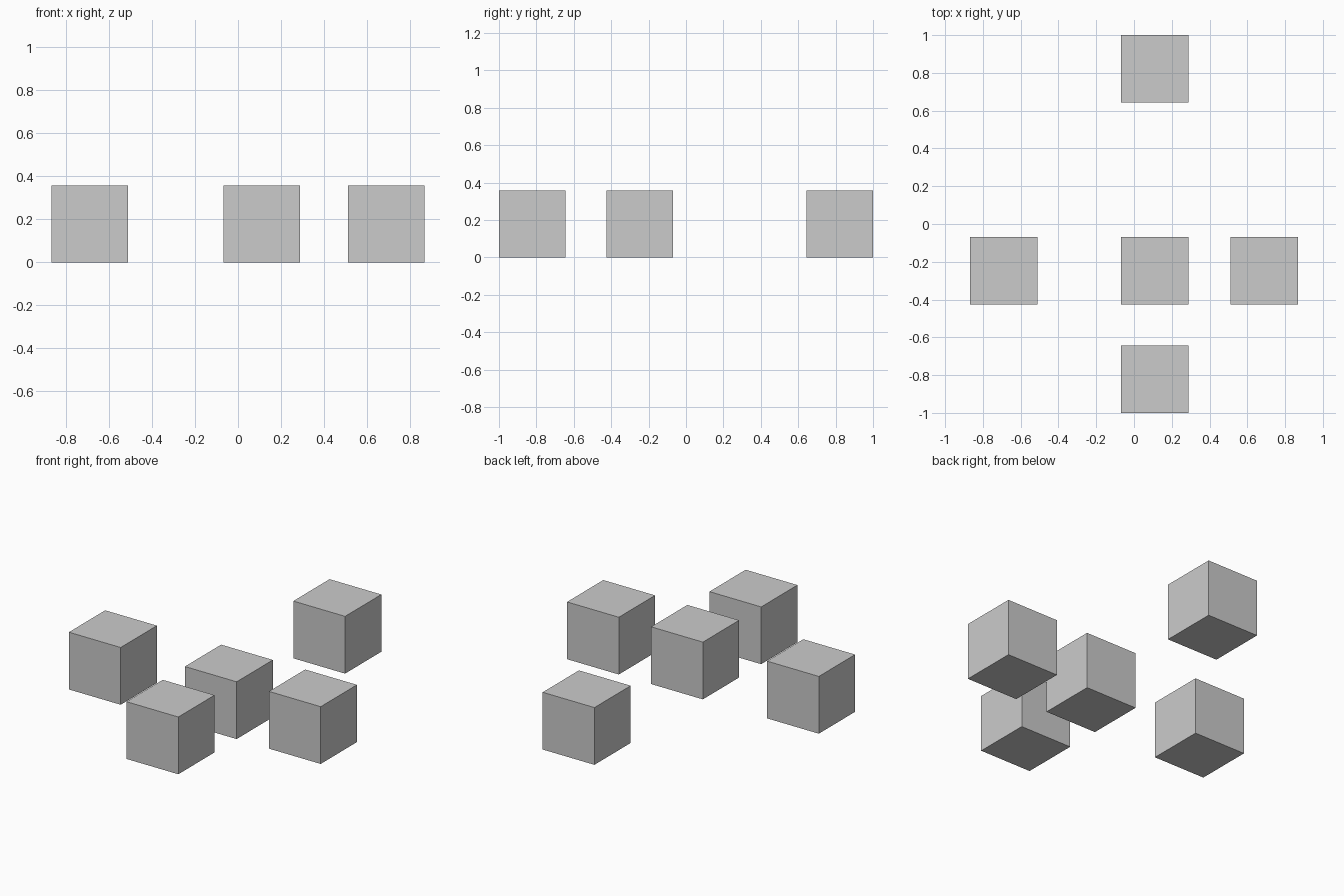
import bpy

if "Cube" in bpy.data.objects:
    bpy.data.objects.remove(bpy.data.objects["Cube"])

SIZE = 0.357
MID_X, MID_Y = 0.11, -0.247

# Five identical cubes laid out as an uneven cross: name -> centre (x, y)
cubes = {
    "centre_cube": (MID_X, MID_Y),
    "left_cube": (-0.69, MID_Y),
    "right_cube": (0.69, MID_Y),
    "front_cube": (MID_X, -1 + SIZE / 2),
    "back_cube": (MID_X, 1 - SIZE / 2),
}

for name, (x, y) in cubes.items():
    bpy.ops.mesh.primitive_cube_add(size=SIZE, location=(x, y, SIZE / 2))
    bpy.context.object.name = name
